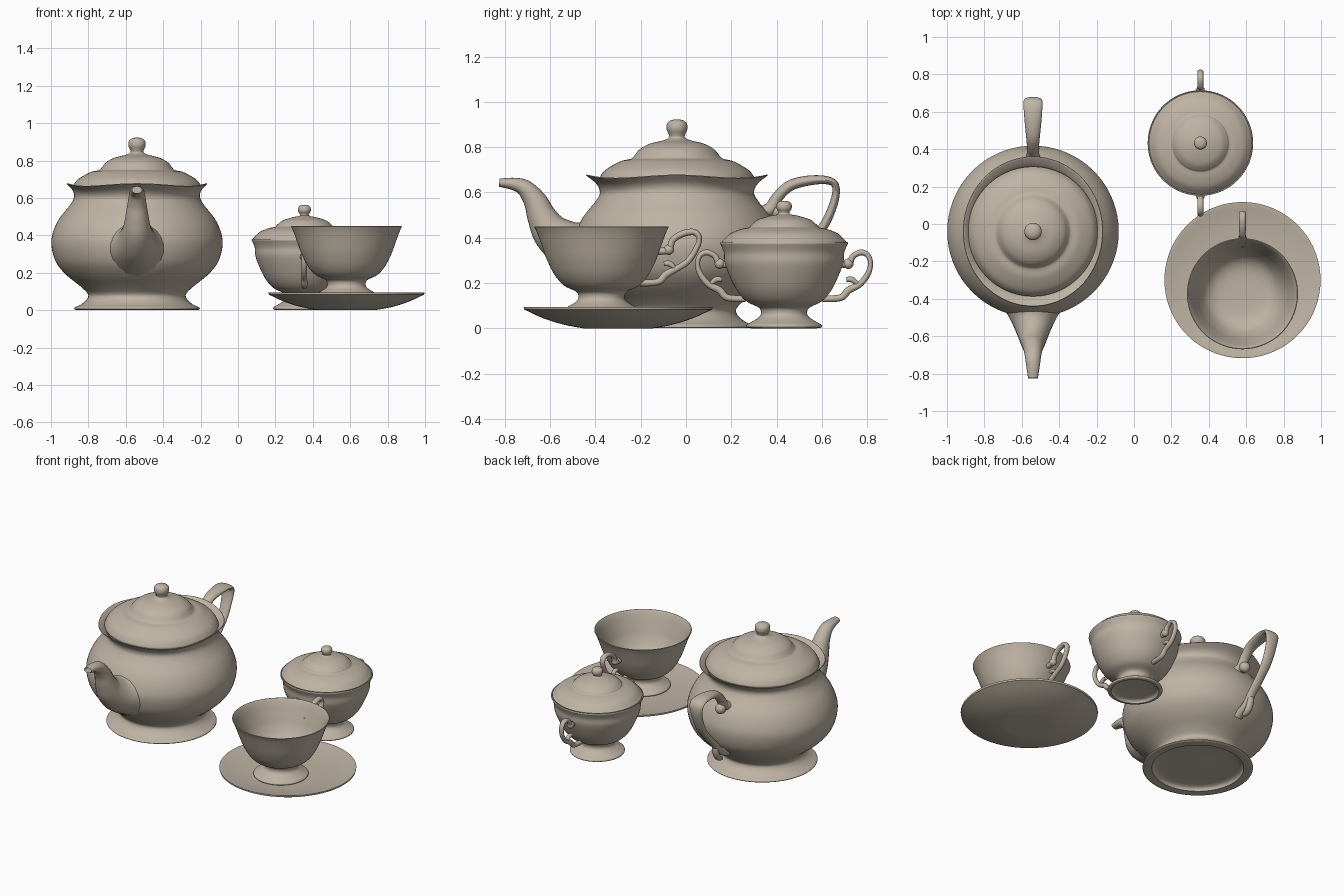
import bpy
import bmesh
from math import sin, cos, pi
from mathutils import Vector

cube = bpy.data.objects.get("Cube")
if cube:
    bpy.data.objects.remove(cube, do_unlink=True)

# One glazed clay colour for the whole set
clay = bpy.data.materials.new("warm_clay")
clay.use_nodes = True
colour = (.52, .455, .37, 1)
clay.diffuse_color = colour
clay.node_tree.nodes["Principled BSDF"].inputs["Base Color"].default_value = colour


def smooth_path(points, steps):
    """Catmull-Rom curve through the points; a repeated point makes a corner."""
    pts = [Vector(p) for p in points]
    pts = [pts[0]] + pts + [pts[-1]]
    out = []
    for a, b, c, d in zip(pts, pts[1:], pts[2:], pts[3:]):
        if (b - c).length < 1e-6:
            continue
        for i in range(steps):
            t = i / steps
            out.append(b + (c - a) * (t / 2) + (2 * a - 5 * b + 4 * c - d) * (t * t / 2)
                       + (3 * b - a - 3 * c + d) * (t ** 3 / 2))
    return out + [pts[-1]]


def finish(bm, name, location):
    bmesh.ops.remove_doubles(bm, verts=bm.verts, dist=1e-5)
    bmesh.ops.recalc_face_normals(bm, faces=bm.faces)
    mesh = bpy.data.meshes.new(name)
    bm.to_mesh(mesh)
    bm.free()
    mesh.materials.append(clay)
    obj = bpy.data.objects.new(name, mesh)
    obj.location = location
    bpy.context.collection.objects.link(obj)
    bpy.ops.object.select_all(action="DESELECT")
    obj.select_set(True)
    bpy.context.view_layer.objects.active = obj
    bpy.ops.object.shade_smooth_by_angle(angle=pi / 4)
    return obj


def bridge(bm, rings):
    n = len(rings[0])
    for low, high in zip(rings, rings[1:]):
        for i in range(n):
            j = (i + 1) % n
            bm.faces.new((low[i], low[j], high[j], high[i]))


def lathe(name, profile, location, wave=None, sides=72):
    """Turn a radius/height profile; wave can shift each radius and height."""
    bm = bmesh.new()
    rings = []
    for r, z in smooth_path(profile, 5):
        ring = []
        for i in range(sides):
            a = 2 * pi * i / sides
            dr, dz = wave(a, z) if wave else (0, 0)
            rr = max(r, 0) * (1 + dr)
            ring.append(bm.verts.new((rr * cos(a), rr * sin(a), z + dz)))
        rings.append(ring)
    bridge(bm, rings)
    return finish(bm, name, location)


def tube(name, path, location, mirror=1, hollow=False, sides=20):
    """Sweep an ellipse along (y, z, half thickness, half width) points."""
    bm = bmesh.new()
    pts = smooth_path(path, 6)
    rings = []
    for k, p in enumerate(pts):
        t = pts[min(k + 1, len(pts) - 1)] - pts[max(k - 1, 0)]
        t = Vector((t[0], t[1])).normalized()
        ring = []
        for i in range(sides):
            a = 2 * pi * i / sides
            y = p[0] - t.y * p[2] * cos(a)
            z = p[1] + t.x * p[2] * cos(a)
            ring.append(bm.verts.new((p[3] * sin(a), y * mirror, z)))
        rings.append(ring)
    bridge(bm, rings)
    bm.faces.new(rings[0])
    end = bm.faces.new(rings[-1])
    if hollow:
        # Open mouth sunk back into the tube
        bmesh.ops.inset_individual(bm, faces=[end], thickness=.005)
        sunk = bmesh.ops.extrude_discrete_faces(bm, faces=[end])["faces"][0]
        bmesh.ops.translate(bm, verts=sunk.verts, vec=(0, .05, 0))
    return finish(bm, name, location)


def bead(name, y, z, radius, location, mirror=1):
    bm = bmesh.new()
    bmesh.ops.create_uvsphere(bm, u_segments=16, v_segments=10, radius=radius)
    bmesh.ops.translate(bm, verts=bm.verts, vec=(0, y * mirror, z))
    return finish(bm, name, location)


# Teapot
pot = (-.54, -.04, 0)


def pot_wave(a, z):
    # Gently scalloped rim, plain belly and foot
    k = min(max((z - .59) / .08, 0), 1)
    return -.035 * cos(2 * a) * k, .007 * cos(4 * a) * k


lathe("teapot_body", [
    (0, .03), (.24, .03), (.28, .002), (.28, .002), (.33, .002), (.332, .014),
    (.3, .03), (.27, .055), (.262, .085), (.3, .125), (.38, .19), (.435, .26),
    (.458, .35), (.448, .42), (.415, .49), (.36, .56), (.339, .6), (.35, .635),
    (.388, .668), (.388, .668), (.38, .67), (.345, .64), (.325, .6)], pot, pot_wave)
lathe("teapot_lid", [
    (.32, .63), (.345, .645), (.342, .665), (.315, .7), (.25, .737), (.205, .748),
    (.19, .76), (.165, .79), (.12, .815), (.06, .83), (.036, .842), (.036, .855),
    (.046, .88), (.043, .905), (.025, .919), (0, .923)], pot)
tube("teapot_spout", [
    (-.34, .34, .17, .19), (-.42, .35, .13, .15), (-.49, .375, .105, .11),
    (-.555, .425, .085, .08), (-.595, .49, .066, .064), (-.625, .56, .052, .052),
    (-.67, .617, .038, .043), (-.72, .637, .028, .036), (-.785, .643, .018, .026)],
    pot, hollow=True)
tube("teapot_handle", [
    (.34, .5, .03, .055), (.41, .525, .03, .035), (.445, .58, .025, .032),
    (.5, .63, .024, .036), (.58, .652, .022, .044), (.66, .654, .018, .05),
    (.7, .63, .016, .05), (.695, .56, .018, .04), (.65, .455, .02, .034),
    (.58, .37, .02, .03), (.51, .3, .022, .028), (.46, .24, .024, .028),
    (.38, .2, .026, .03)], pot)
tube("teapot_handle_spur", [
    (.5, .3, .015, .02), (.5, .25, .018, .022), (.475, .2, .018, .022),
    (.44, .18, .012, .016)], pot)
bead("teapot_handle_scroll", .445, .515, .034, pot)

# Shared stem and bowl of the cup and the sugar bowl
foot = [(0, .022), (.12, .02), (.145, 0), (.145, 0), (.165, .004), (.165, .016),
        (.14, .03), (.11, .05), (.102, .07), (.113, .092)]
bowl = [(.165, .118), (.207, .165), (.24, .23), (.262, .29)]


def scroll_handle(prefix, path, location, mirror=1):
    tube(prefix + "_handle", path, location, mirror)
    y, z = path[1][:2]
    bead(prefix + "_handle_scroll", y, z, .023, location, mirror)
    tube(prefix + "_handle_leaf", [
        (.325, .195, .008, .012), (.3, .215, .013, .014), (.275, .215, .01, .012)],
        location, mirror)


lower_arm = [(.335, .195, .014, .015), (.285, .168, .016, .015),
             (.25, .135, .015, .016), (.17, .13, .015, .016)]

# Saucer and cup
lathe("saucer", [
    (0, 0), (.155, 0), (.155, 0), (.24, .016), (.33, .044), (.415, .083),
    (.415, .083), (.416, .091), (.408, .094), (.32, .079), (.2, .07), (0, .07)],
    (.58, -.3, 0))
cup = (.58, -.373, .07)
lathe("teacup", foot + bowl + [
    (.282, .345), (.297, .377), (.297, .377), (.29, .377), (.274, .345),
    (.25, .28), (.225, .215), (.185, .155), (.12, .125), (0, .12)], cup)
scroll_handle("teacup", [
    (.25, .27, .016, .018), (.297, .277, .015, .018), (.315, .32, .014, .017),
    (.36, .348, .015, .018), (.41, .354, .014, .018), (.432, .325, .012, .018),
    (.415, .275, .013, .016), (.38, .225, .014, .015)] + lower_arm, cup)

# Covered sugar bowl
sugar = (.355, .433, 0)
lathe("sugar_bowl", foot + bowl + [
    (.266, .335), (.282, .374), (.282, .374), (.278, .38), (.255, .36)], sugar)
lathe("sugar_lid", [
    (.25, .365), (.274, .379), (.265, .393), (.235, .42), (.19, .438), (.155, .446),
    (.145, .457), (.115, .48), (.065, .496), (.03, .503), (.024, .512),
    (.034, .53), (.032, .55), (.018, .561), (0, .563)], sugar)
for side, mirror in (("front", -1), ("back", 1)):
    scroll_handle("sugar_" + side, [
        (.23, .285, .016, .016), (.284, .285, .015, .016), (.305, .318, .013, .016),
        (.34, .335, .013, .016), (.37, .322, .012, .016), (.382, .285, .011, .016),
        (.37, .24, .013, .015)] + lower_arm, sugar, mirror)
